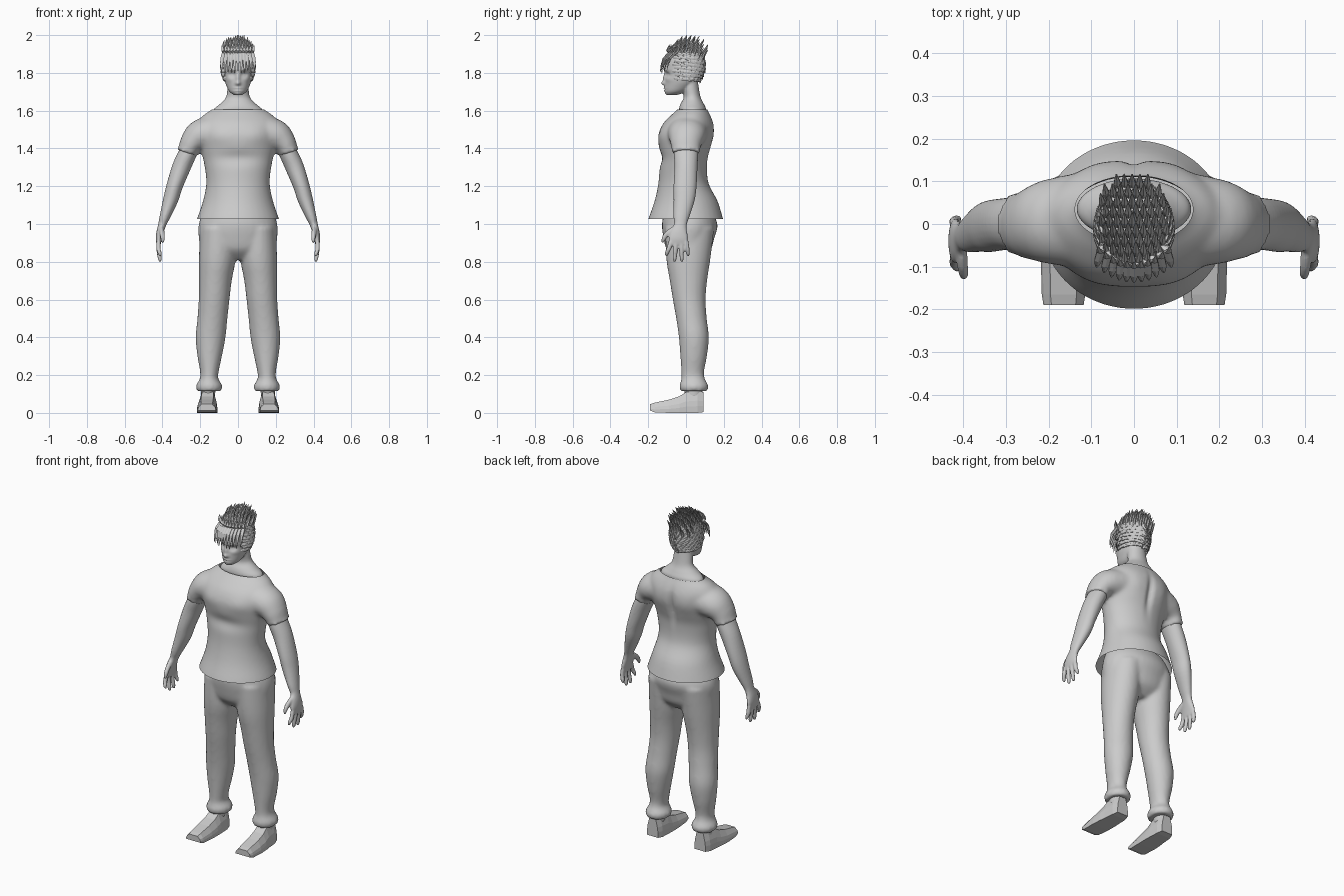
import bpy, bmesh, math, random
from mathutils import Vector as V

random.seed(4)


def spline(rows, k=4):
    """Catmull-Rom resampling of tuples."""
    out = []
    for i in range(len(rows) - 1):
        a, b, c, d = (rows[max(0, min(len(rows) - 1, i + j))] for j in (-1, 0, 1, 2))
        for s in range(k):
            t = s / k
            out.append([0.5 * (2*q + (r - p)*t + (2*p - 5*q + 4*r - w)*t*t + (3*q - p - 3*r + w)*t**3)
                        for p, q, r, w in zip(a, b, c, d)])
    return out + [list(rows[-1])]


def skin(bm, rings):
    """Closed skin over rings of points."""
    vs = [[bm.verts.new(p) for p in r] for r in rings]
    n = len(vs[0])
    for a, b in zip(vs, vs[1:]):
        for i in range(n):
            bm.faces.new((a[i], a[(i + 1) % n], b[(i + 1) % n], b[i]))
    bm.faces.new(vs[0][::-1])
    bm.faces.new(vs[-1])


def oval(c, u, v, n):
    return [c + u * math.cos(2*math.pi*i/n) + v * math.sin(2*math.pi*i/n) for i in range(n)]


def stack(bm, rows, n=36):
    """Horizontal ovals: z, x0, x1, y0, y1."""
    skin(bm, [oval(V(((a + b)/2, (c + d)/2, z)), V(((b - a)/2, 0, 0)), V((0, (d - c)/2, 0)), n)
              for z, a, b, c, d in spline(rows)])


def limb(bm, rows, n=16, k=4, axis=V((0, 1, 0))):
    """Tube along a path: x, y, z, thickness, width towards axis."""
    rows = spline(rows, k)
    pts = [V(r[:3]) for r in rows]
    rings = []
    for i, r in enumerate(rows):
        t = (pts[min(i + 1, len(pts) - 1)] - pts[max(i - 1, 0)]).normalized()
        u = t.cross(axis).normalized()
        rings.append(oval(pts[i], u * r[3], u.cross(t) * r[4], n))
    skin(bm, rings)


def make(name, bm, voxel=0, smooth=6, mirror=False):
    bmesh.ops.recalc_face_normals(bm, faces=bm.faces)
    me = bpy.data.meshes.new(name)
    bm.to_mesh(me)
    bm.free()
    ob = bpy.data.objects.new(name, me)
    bpy.context.collection.objects.link(ob)
    if voxel:
        m = ob.modifiers.new("fuse", 'REMESH')
        m.mode, m.voxel_size, m.use_smooth_shade = 'VOXEL', voxel, True
        m = ob.modifiers.new("soften", 'SMOOTH')
        m.factor, m.iterations = 0.5, smooth
        dg = bpy.context.evaluated_depsgraph_get()
        me = bpy.data.meshes.new_from_object(ob.evaluated_get(dg))
        ob.modifiers.clear()
        ob.data = me
    if mirror:
        ob.modifiers.new("mirror", 'MIRROR').use_clip = False
    return ob


def sculpt(ob, side, limit, dents):
    """Push soft dents (x, z, rx, rz, dy) into the front (-1) or back (1)."""
    for v in ob.data.vertices:
        if v.co.y * side > limit:
            x, z = abs(v.co.x), v.co.z
            v.co.y += sum(d * math.exp(-((x - a)/r)**2 - ((z - b)/s)**2) for a, b, r, s, d in dents)


def cut(ob, z, up):
    """Trim everything beyond height z, leaving an open hem."""
    bm = bmesh.new()
    bm.from_mesh(ob.data)
    bmesh.ops.bisect_plane(bm, geom=bm.verts[:] + bm.edges[:] + bm.faces[:], plane_co=(0, 0, z),
                           plane_no=(0, 0, up), clear_outer=True)
    bm.to_mesh(ob.data)
    bm.free()


# shirt: flared torso with two short sleeves
bm = bmesh.new()
stack(bm, [(z, -w, w, a, b) for z, w, a, b in [
    (.98, .23, -.21, .21), (1.025, .218, -.2, .197), (1.12, .186, -.167, .168), (1.22, .168, -.146, .118),
    (1.33, .182, -.14, .114), (1.4, .2, -.144, .13), (1.47, .217, -.146, .147), (1.53, .215, -.122, .146),
    (1.575, .185, -.08, .13), (1.61, .135, -.042, .112), (1.65, .11, -.02, .1)]])
for s in (1, -1):
    limb(bm, [(.12*s, .01, 1.49, .09, .11), (.2*s, .005, 1.467, .085, .1), (.243*s, 0, 1.43, .066, .084),
              (.262*s, 0, 1.395, .055, .076), (.27*s, 0, 1.375, .057, .079)], 24)
shirt = make("shirt", bm, .011, 7)
sculpt(shirt, -1, .03, [(0, 1.35, .11, .04, .014), (.1, 1.47, .06, .05, -.006)])
sculpt(shirt, 1, .03, [(0, 1.44, .018, .09, -.018), (.09, 1.47, .05, .07, .006)])
cut(shirt, 1.027, -1)
cut(shirt, 1.607, 1)

# trousers: hips and two legs with gathered cuffs
bm = bmesh.new()
stack(bm, [(z, -w, w, a, b) for z, w, a, b in [
    (1.09, .178, -.11, .125), (1.0, .208, -.127, .167), (.92, .207, -.118, .148), (.86, .19, -.1, .13),
    (.81, .1, -.05, .08)]])
for s in (1, -1):
    stack(bm, [(z, a*s, b*s, c, d) for z, a, b, c, d in [
        (.98, .01, .2, -.11, .15), (.82, .012, .207, -.105, .13), (.7, .033, .207, -.086, .112),
        (.6, .045, .208, -.07, .104), (.5, .056, .215, -.052, .11), (.4, .066, .224, -.038, .121),
        (.3, .085, .215, -.03, .111), (.22, .102, .201, -.025, .096), (.18, .104, .203, -.025, .1),
        (.145, .083, .222, -.034, .118), (.115, .088, .218, -.031, .114)]], 28)
make("trousers", bm, .0105, 5)

# bare arms with hands
bm = bmesh.new()
limb(bm, [(.23, 0, 1.45, .045, .062), (.268, 0, 1.37, .048, .064), (.3, 0, 1.3, .049, .061),
          (.336, -.005, 1.2, .043, .061), (.356, -.01, 1.13, .04, .056), (.387, -.025, 1.04, .028, .042),
          (.402, -.03, .995, .021, .034), (.413, -.038, .955, .019, .046), (.419, -.04, .92, .016, .053),
          (.42, -.04, .89, .011, .048)], 24)
for y0, y1, tip in [(-.08, -.102, .832), (-.053, -.06, .803), (-.026, -.022, .803), (.001, .011, .832)]:
    limb(bm, [(.42, y0, .905, .012, .013), (.421, (y0 + y1)/2, .87, .012, .0125),
              (.414, y1, tip + .012, .0105, .0105), (.411, y1, tip - .003, .005, .005)], 10)
limb(bm, [(.405, -.055, .975, .014, .018), (.402, -.092, .955, .013, .015),
          (.399, -.115, .928, .012, .013), (.398, -.125, .9, .006, .006)], 10)
make("arm", bm, .0055, 3, True)

# shoes: faceted, square toe
bm = bmesh.new()
rings = []
for y, cx, w, h, b in [(-.19, .165, .047, .046, .012), (-.165, .165, .051, .054, .003), (-.09, .164, .054, .07, 0),
                       (-.035, .162, .053, .088, 0), (.0, .16, .05, .11, 0), (.06, .159, .046, .118, 0),
                       (.093, .158, .036, .11, .004)]:
    rings.append([V((cx + w*p, y, b + (h - b)*q)) for p, q in
                  [(-1, 0), (1, 0), (1, .3), (.92, .55), (.6, 1), (-.6, 1), (-.92, .55), (-1, .3)]])
skin(bm, rings)
make("shoe", bm, mirror=True)
bm = bmesh.new()
stack(bm, [(.08, .122, .196, -.005, .085), (.16, .118, .196, -.01, .088), (.22, .12, .19, -.005, .08)], 16)
make("ankle", bm, mirror=True)

# head and neck
bm = bmesh.new()
stack(bm, [(z, -w, w, a, b) for z, w, a, b in [
    (1.682, .02, -.1, -.05), (1.7, .045, -.112, .0), (1.73, .061, -.113, .04), (1.76, .071, -.112, .066),
    (1.8, .077, -.112, .08), (1.84, .08, -.119, .088), (1.88, .079, -.112, .087), (1.91, .066, -.092, .074),
    (1.932, .035, -.05, .045)]])
stack(bm, [(z, -w, w, a, b) for z, w, a, b in [
    (1.57, .135, -.03, .1), (1.606, .13, -.037, .107), (1.635, .096, -.03, .095), (1.67, .064, -.012, .078),
    (1.72, .056, -.02, .068), (1.78, .05, -.03, .06)]])
head = make("head_and_neck", bm, .0055, 4)
sculpt(head, -1, .045, [(0, 1.772, .011, .026, -.011), (0, 1.745, .014, .011, -.016), (.032, 1.79, .017, .012, .013),
                        (.032, 1.788, .009, .006, -.005), (.03, 1.817, .03, .009, -.005), (0, 1.719, .02, .005, -.006),
                        (0, 1.713, .024, .003, .004), (0, 1.706, .017, .004, -.005), (0, 1.689, .018, .008, -.004),
                        (.05, 1.765, .018, .014, -.004)])

# hair: layered tapered locks
bm = bmesh.new()


def lock(a, b, c, w, t, axis):
    rows = [(*a, t, w), (*b, t * .9, w), (*c, t * .12, w * .15)]
    limb(bm, rows, 6, 2, axis)


def shell(s, a, z, grow):
    r = math.sqrt(max(.05, 1 - ((z - 1.835) / .13)**2)) * grow
    return V((s * .082 * r * math.sin(a), -.012 - .1 * r * math.cos(a), z))


# upright spikes on the crown
X = V((1, 0, 0))
for j in range(9):
    for i in range(9):
        x = (i - 4) * .0165 + (.004 if j % 2 else -.004)
        y = -.095 + j * .0225
        q = (x / .088)**2 + ((y + .008) / .108)**2
        if q > .98:
            continue
        p = V((x, y, 1.828 + .1 * math.sqrt(1 - q)))
        tip = p + V((x * .12, .032, .068 + random.uniform(-.008, .012)))
        tip.z = min(tip.z, 2.0)
        lock(p, p.lerp(tip, .5) + V((0, -.006, 0)), tip, .0095, .007, X)
lock(V((0, .0, 1.92)), V((0, .008, 1.96)), V((0, .03, 2.0)), .0095, .007, X)

# swept-back locks around the sides and back
for j in range(8):
    z = 1.772 + j * .0185
    for i in range(7):
        a = .95 + i * .3 + (.12 if j % 2 else 0)
        dz = random.uniform(-.004, .004) - .004 * i
        for s in (1, -1):
            lock(shell(s, a, z, 1.0), shell(s, a + .25, z + dz / 2, 1.09),
                 shell(s, min(a + .5, 3.1), z + dz - .006, 1.17), .0115, .006, V((0, 0, 1)))

# fringe over the forehead
for i in range(11):
    x = (i - 5) * .0168
    y = 5 * x * x
    lock(V((x * .85, y - .082, 1.91)), V((x, y - .12, 1.875)),
         V((x * 1.04, y - .137, 1.803 + random.uniform(-.006, .01))), .0105, .0055, X)
    lock(V((x * .8, y - .08, 1.905)), V((x * .95, y - .1, 1.918)), V((x, y - .088, 1.95)), .0095, .006, X)
make("hair", bm)

# scalp under the locks
bm = bmesh.new()
bmesh.ops.create_uvsphere(bm, u_segments=24, v_segments=14, radius=1)
for v in bm.verts:
    v.co = V((v.co.x * .084, v.co.y * .1 - .006, v.co.z * .092 + 1.845))
bmesh.ops.bisect_plane(bm, geom=bm.verts[:] + bm.edges[:] + bm.faces[:], plane_co=(0, -.06, 1.84),
                       plane_no=(0, -.75, -.66), clear_outer=True)
scalp = make("scalp", bm)
for p in scalp.data.polygons:
    p.use_smooth = True
for p in bpy.data.objects["ankle"].data.polygons:
    p.use_smooth = True
